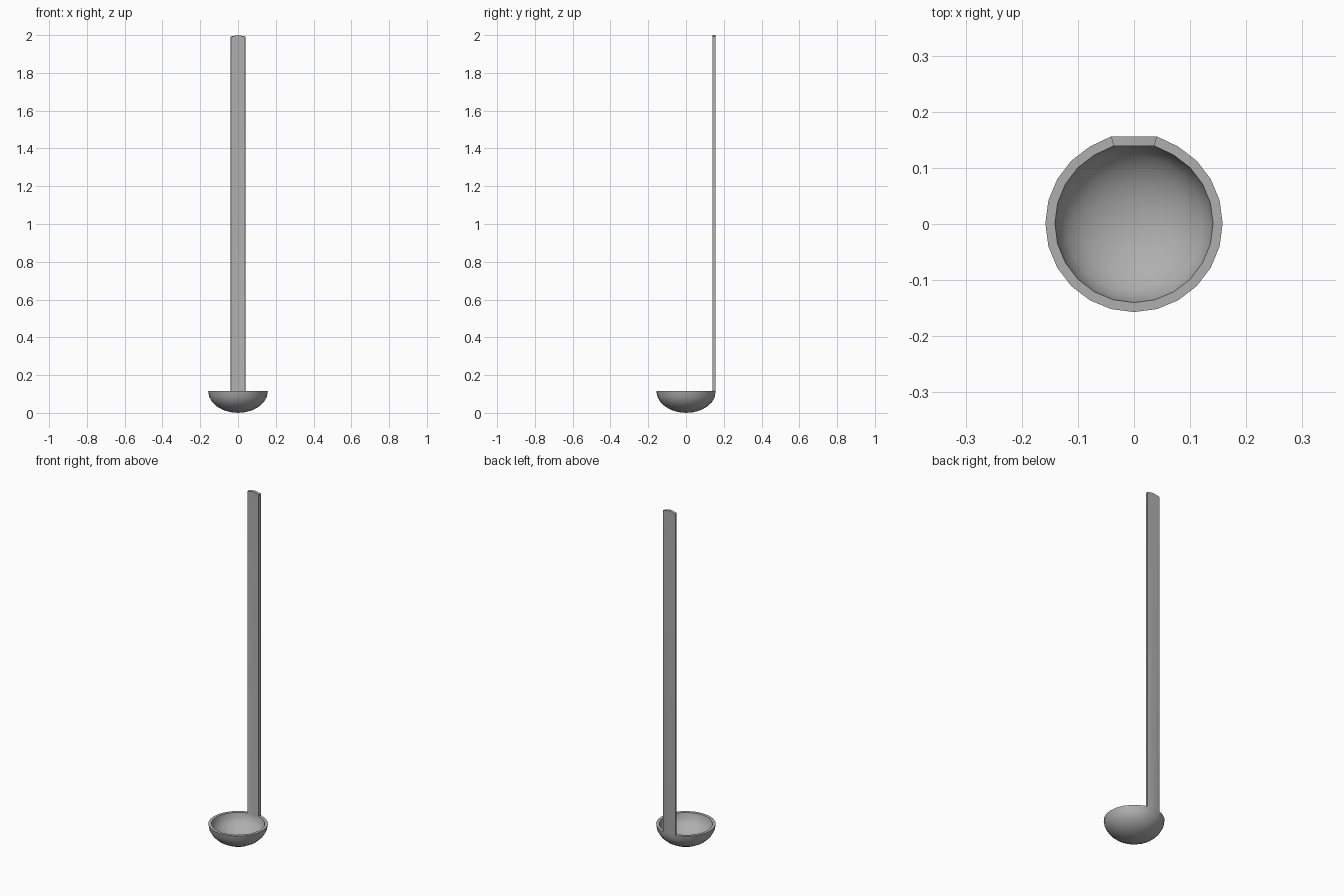
import bpy, bmesh
from math import sin, cos, pi

if "Cube" in bpy.data.objects:
    bpy.data.objects.remove(bpy.data.objects["Cube"])

SEG, RINGS = 24, 6
RIM_Z, TOP_Z, CY = 0.115, 2.0, 0.001
BACK = (5, 6, 7)          # rim columns that carry the handle

bm = bmesh.new()


def shell(radius, depth, flat_y):
    """Half-ellipsoid rings from rim to pole, flattened where the handle joins."""
    rings = []
    for i in range(RINGS):
        a = i * pi / 2 / RINGS
        ring = []
        for j in range(SEG):
            t = 2 * pi * j / SEG
            x, y = radius * cos(a) * cos(t), CY + radius * cos(a) * sin(t)
            if j in BACK and i < 2:
                y = flat_y - 0.003 * i
            ring.append(bm.verts.new((x, y, RIM_Z - depth * sin(a))))
        rings.append(ring)
    return rings, bm.verts.new((0, CY, RIM_Z - depth))


def skin(rings, pole):
    for a, b in zip(rings, rings[1:]):
        for j in range(SEG):
            k = (j + 1) % SEG
            bm.faces.new((a[j], a[k], b[k], b[j]))
    for j in range(SEG):
        bm.faces.new((rings[-1][j], rings[-1][(j + 1) % SEG], pole))


# Bowl: outer and inner shells joined by a flat rim
outer, outer_pole = shell(0.158, RIM_Z, 0.156)
inner, inner_pole = shell(0.141, RIM_Z - 0.017, 0.139)
skin(outer, outer_pole)
skin(inner, inner_pole)
rim = [bm.faces.new((outer[0][j], outer[0][(j + 1) % SEG],
                     inner[0][(j + 1) % SEG], inner[0][j])) for j in range(SEG)]

# Handle: the two rim faces at the back drawn up to a slightly crowned end
res = bmesh.ops.extrude_face_region(bm, geom=[rim[5], rim[6]])
for v in res["geom"]:
    if isinstance(v, bmesh.types.BMVert):
        v.co.z = TOP_Z - (0.008 if abs(v.co.x) > 0.01 else 0)
bmesh.ops.delete(bm, geom=[f for f in (rim[5], rim[6]) if f.is_valid and
                           all(v.co.z < 1 for v in f.verts)], context='FACES')
bmesh.ops.recalc_face_normals(bm, faces=bm.faces)

mesh = bpy.data.meshes.new("ladle")
bm.to_mesh(mesh)
bm.free()
ladle = bpy.data.objects.new("ladle", mesh)
bpy.context.collection.objects.link(ladle)

# Dark grey metal
metal = bpy.data.materials.new("dark_metal")
metal.diffuse_color = (0.43, 0.43, 0.43, 1)
metal.use_nodes = True
metal.node_tree.nodes["Principled BSDF"].inputs["Base Color"].default_value = metal.diffuse_color
mesh.materials.append(metal)

bpy.context.view_layer.objects.active = ladle
ladle.select_set(True)
bpy.ops.object.shade_smooth_by_angle(angle=pi / 4)
